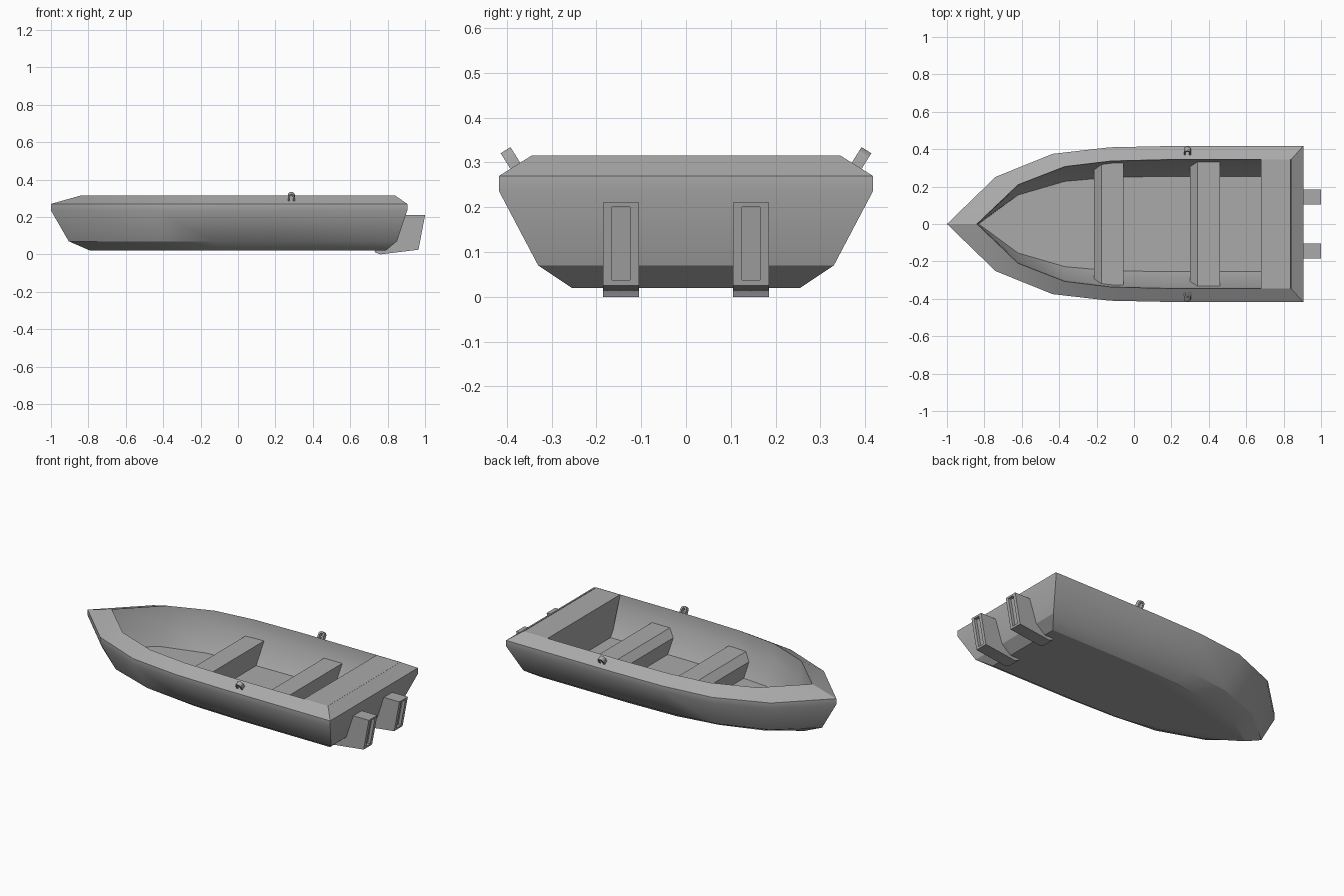
import bpy, math
from mathutils import Vector

if "Cube" in bpy.data.objects:
    bpy.data.objects.remove(bpy.data.objects["Cube"])

GREY = (0.4, 0.4, 0.4, 1)
mat = bpy.data.materials.new("hull grey")
mat.use_nodes = True
mat.diffuse_color = GREY
mat.node_tree.nodes["Principled BSDF"].inputs["Base Color"].default_value = GREY


def add_part(name, rings):
    """Loft closed rings of equal length and cap both ends."""
    n = len(rings[0])
    verts = [p for ring in rings for p in ring]
    faces = [(r * n + i, r * n + (i + 1) % n, (r + 1) * n + (i + 1) % n, (r + 1) * n + i)
             for r in range(len(rings) - 1) for i in range(n)]
    faces += [tuple(reversed(range(n))), tuple(range(len(verts) - n, len(verts)))]
    mesh = bpy.data.meshes.new(name)
    mesh.from_pydata(verts, [], faces)
    mesh.materials.append(mat)
    obj = bpy.data.objects.new(name, mesh)
    bpy.context.collection.objects.link(obj)
    bpy.ops.object.select_all(action='DESELECT')
    obj.select_set(True)
    bpy.context.view_layer.objects.active = obj
    bpy.ops.object.mode_set(mode='EDIT')
    bpy.ops.mesh.select_all(action='SELECT')
    bpy.ops.mesh.normals_make_consistent(inside=False)
    bpy.ops.object.mode_set(mode='OBJECT')
    bpy.ops.object.shade_smooth_by_angle(angle=math.radians(30))
    return obj


def outline(half, z):
    """Closed plan outline, mirrored about y = 0, from bow to stern."""
    port = [(x, y, z) for x, y in half]
    return port + [(x, -y, z) for x, y in reversed(half[1:])]


# Hull: bottom, chine, rub rail, rim, inner wall and floor in one shell
bottom = [(-.79, 0), (-.6, .125), (-.36, .205), (-.11, .245), (.2, .255), (.79, .255)]
chine = [(-.905, 0), (-.68, .19), (-.4, .29), (-.12, .32), (.2, .33), (.85, .33)]
rail = [(-1, 0), (-.74, .252), (-.435, .375), (-.13, .41), (.2, .417), (.905, .417)]
rim = [(-.84, 0), (-.62, .21), (-.37, .307), (-.12, .337), (.2, .345), (.84, .345)]
wall = [(-.835, 0), (-.62, .2), (-.37, .297), (-.12, .328), (.2, .336), (.83, .336)]
floor = [(-.83, 0), (-.62, .155), (-.37, .228), (-.12, .25), (.2, .255), (.8, .255)]
levels = [(bottom, .02), (chine, .07), (rail, .235), (rail, .27),
          (rim, .315), (wall, .215), (floor, .09)]
add_part("hull", [outline(half, z) for half, z in levels])


# Benches and stern deck: profiles spanning the inside, narrowing with the wall
def span(name, profile, top_half):
    def half(z):
        return top_half if z > .2 else .265 + (top_half - .265) * (z - .085) / .125
    add_part(name, [[(x, s * half(z), z) for x, z in profile] for s in (-1, 1)])


for name, x, width in (("front_bench", -.215, .335), ("rear_bench", .3, .34)):
    span(name, [(x, .085), (x, .17), (x + .04, .21), (x + .16, .21), (x + .16, .085)], width)
span("stern_deck", [(.68, .085), (.68, .314), (.838, .314), (.8, .085)], .346)

# Stern brackets with a recessed slot in the rear face
for side, label in ((1, "left"), (-1, "right")):
    y = side * .145

    def rear(z, inset):
        return .965 + (z - .025) * .19 - inset

    def slice_at(yy, x_shift=0):
        return [(.8, yy, .21), (rear(.21, 0), yy, .21), (rear(.2, 0), yy, .2),
                (rear(.2, x_shift), yy, .2), (rear(.037, x_shift), yy, .037),
                (rear(.037, 0), yy, .037), (rear(.025, 0), yy, .025),
                (.76, yy, 0), (.73, yy, .012), (.74, yy, .05)]
    rings = [slice_at(y - .04), slice_at(y - .02), slice_at(y - .02, .018),
             slice_at(y + .02, .018), slice_at(y + .02), slice_at(y + .04)]
    add_part(label + "_stern_bracket", rings)

# Rope loops: small arches standing square on the sloping rim
for side, label in ((1, "left"), (-1, "right")):
    base = Vector((.285, side * .381, .2925))
    up = Vector((0, side * .53, .848))
    along = Vector((0, side * .848, -.53))

    def arch(radius):
        angles = [math.pi * k / 6 for k in range(7)]
        pts = [(radius * math.cos(a), .022 + radius * math.sin(a)) for a in angles]
        return [(radius, -.01)] + pts + [(-radius, -.01)]
    profile = arch(.019) + arch(.009)[::-1]
    add_part(label + "_rope_loop",
             [[base + Vector((u, 0, 0)) + up * v + along * w for u, v in profile]
              for w in (-.013, .013)])
